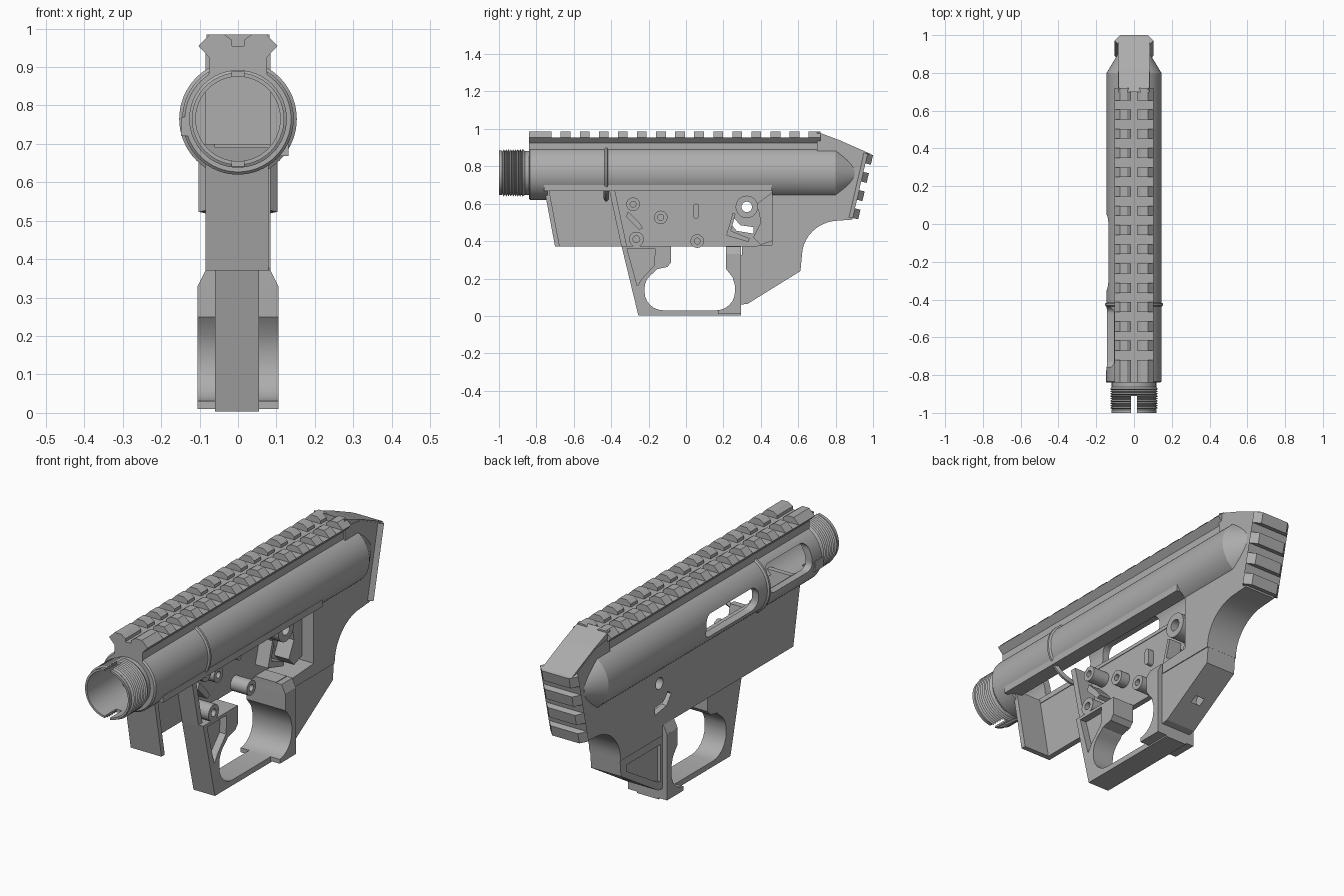
import bpy, bmesh, math
from mathutils import Vector

cube = bpy.data.objects.get("Cube")
if cube:
    bpy.data.objects.remove(cube)

grey = bpy.data.materials.new("plain grey")
grey.use_nodes = True
tone = (0.42, 0.42, 0.42, 1)
grey.diffuse_color = tone
grey.node_tree.nodes["Principled BSDF"].inputs["Base Color"].default_value = tone
AXIS = 0.765


def finish(name, bm):
    bmesh.ops.recalc_face_normals(bm, faces=bm.faces)
    mesh = bpy.data.meshes.new(name)
    bm.to_mesh(mesh)
    bm.free()
    mesh.materials.append(grey)
    ob = bpy.data.objects.new(name, mesh)
    bpy.context.collection.objects.link(ob)
    return ob


def loft(bm, a, b):
    """Closed solid between two matching outlines."""
    va, vb = [bm.verts.new(p) for p in a], [bm.verts.new(p) for p in b]
    bm.faces.new(va)
    bm.faces.new(vb[::-1])
    for i in range(len(va)):
        j = (i + 1) % len(va)
        bm.faces.new((va[i], va[j], vb[j], vb[i]))


def prism(name, pts, x0, x1):
    bm = bmesh.new()
    loft(bm, [(x0, y, z) for y, z in pts], [(x1, y, z) for y, z in pts])
    return finish(name, bm)


def box(name, x0, x1, y0, y1, z0, z1):
    return prism(name, [(y0, z0), (y1, z0), (y1, z1), (y0, z1)], x0, x1)


def rounded(y0, y1, z0, z1, r, n=6):
    """Outline of a rectangle with round corners."""
    pts = []
    corners = [(y1 - r, z1 - r), (y0 + r, z1 - r), (y0 + r, z0 + r), (y1 - r, z0 + r)]
    for k, (cy, cz) in enumerate(corners):
        for i in range(n + 1):
            a = (k + i / n) * math.pi / 2
            pts.append((cy + r * math.cos(a), cz + r * math.sin(a)))
    return pts


def lathe(name, profile, n=64):
    """Turn a closed (y, radius) profile about the long axis."""
    bm = bmesh.new()
    rings = []
    for i in range(n):
        a = math.tau * i / n
        rings.append([bm.verts.new((r * math.cos(a), y, AXIS + r * math.sin(a)))
                      for y, r in profile])
    for i in range(n):
        a, b = rings[i], rings[(i + 1) % n]
        for k in range(len(profile)):
            m = (k + 1) % len(profile)
            bm.faces.new((a[k], a[m], b[m], b[k]))
    return finish(name, bm)


def cut(ob, *cutters):
    for c in cutters:
        c.hide_render = True
        mod = ob.modifiers.new("cut", 'BOOLEAN')
        mod.operation, mod.solver, mod.object = 'DIFFERENCE', 'EXACT', c
        bpy.context.view_layer.objects.active = ob
        bpy.ops.object.modifier_apply(modifier=mod.name)
        bpy.data.objects.remove(c)


def smooth(ob):
    bpy.ops.object.select_all(action='DESELECT')
    ob.select_set(True)
    bpy.context.view_layer.objects.active = ob
    bpy.ops.object.shade_smooth_by_angle(angle=math.radians(30))


def rail(name, origin, along, up, length, teeth, notch):
    """Dovetail strip with a row of cross teeth."""
    o, u, n = Vector(origin), Vector(along), Vector(up)
    bm = bmesh.new()

    def run(outline, s, e):
        ends = [[o + Vector((x, 0, 0)) + n * h + u * t for x, h in outline] for t in (s, e)]
        loft(bm, *ends)

    run([(-.075, -.045), (.075, -.045), (.075, 0), (.103, .03), (-.103, .03), (-.075, 0)], 0, length)
    for s, e in teeth:
        if notch:
            for sx in (-1, 1):
                run([(sx * x, h) for x, h in ((.015, .03), (.103, .03), (.073, .06), (.037, .06), (.015, .045))], s, e)
        else:
            run([(-.103, .03), (.103, .03), (.073, .06), (-.073, .06)], s, e)
    return finish(name, bm)


# Main tube, open below on one side and with two side windows
tube = lathe("main_tube", [(-.84, .11), (-.84, .138), (-.833, .145), (.8, .145), (.9, .085), (.9, .03), (.8, .03), (.8, .11)])
cut(tube,
    box("underside_cutter", -.06, .3, -.74, .46, .4, .67),
    prism("port_cutter", rounded(-.76, -.44, .735, .865, .035), -.3, -.03),
    prism("slot_cutter", rounded(-.35, .05, .70, .815, .045), -.3, -.03))
smooth(tube)
smooth(lathe("tube_band", [(-.44, .14), (-.432, .153), (-.422, .153), (-.412, .14)]))
box("side_ledge", .1, .131, -.76, .46, .668, .70)
box("port_tab", -.148, -.12, -.84, -.775, .72, .77)

# Threaded front collar
ridges = [(-1, .11), (-1, .12), (-.985, .12)]
for i in range(9):
    y = -.98 + i * .0125
    ridges += [(y, .116), (y + .006, .127)]
ridges += [(-.862, .118), (-.83, .118), (-.83, .11)]
collar = lathe("threaded_collar", ridges)
cut(collar, box("notch_cutter", -.015, .015, -1.1, -.91, .5, 1))
smooth(collar)

# Top and rear toothed rails
teeth = [(0, .12)] + [(.17 + .102 * i, .222 + .102 * i) for i in range(13)] + [(1.495, 1.56)]
rail("top_rail", (0, -.84, .925), (0, 1, 0), (0, 0, 1), 1.56, teeth, True)
lean = Vector((0, -.08, -.345)).normalized()
rail("rear_rail", (0, .942, .874), lean, (0, -lean.z, lean.y), .354,
     [(.1 * i, .1 * i + .053) for i in range(4)], False)
prism("rear_ramp", [(.7, .90), (.7, .985), (.82, .94), (.99, .865), (.94, .86)], -.082, .082)

# Solid rear body with a swept curve underneath
arc = [(.62 + .2 * (1 - math.cos(t * math.pi / 20)), .32 + .19 * math.sin(t * math.pi / 20)) for t in range(11)]
smooth(prism("rear_body", [(.46, .70), (.46, .38), (.3, .37), (.3, .32)] + arc +
             [(.89, .515), (.95, .875), (.82, .935), (.7, .95), (.7, .70)], -.084, .084))

# Side wall with its openings
wall = prism("side_wall", [(-.76, .69), (-.7, .37), (.47, .37), (.47, .69)], -.085, -.058)
cut(wall, prism("wall_slot_cutter", [(.235, .50), (.27, .455), (.36, .44), (.36, .475), (.29, .485), (.26, .52)], -.2, .1),
    prism("wall_hole_cutter", rounded(.297, .353, .555, .611, .028), -.2, .1))

# Front well lip and slanted divider
prism("well_front", [(-.76, .69), (-.7, .37), (-.675, .37), (-.735, .69)], -.085, .08)
prism("well_divider", [(-.41, .67), (-.345, .37), (-.315, .37), (-.38, .67)], -.085, .03)
prism("well_top_trim", [(-.76, .70), (-.755, .675), (-.40, .675), (-.40, .70)], -.088, -.06)

# Relief bosses on the inside of the wall
for i, (y, z, r, h, top) in enumerate([
        (-.283, .597, .036, .016, .03), (-.135, .527, .036, .016, -.01), (-.265, .41, .04, .018, .055),
        (.06, .40, .036, .016, .03), (.325, .583, .06, .028, .03)]):
    boss = prism(f"boss_{i + 1}", rounded(y - r, y + r, z - r, z + r, r), -.06, top)
    cut(boss, prism("boss_cutter", rounded(y - h, y + h, z - h, z + h, h), -.2, .2))
    smooth(boss)
prism("front_bracket", [(-.31, .56), (-.25, .50), (-.23, .47), (-.25, .46), (-.32, .53)], -.06, .01)
prism("rear_bracket", [(.38, .60), (.46, .66), (.46, .40), (.40, .38), (.36, .42), (.40, .50)], -.06, .02)
prism("rear_slot_rim", [(.215, .43), (.25, .55), (.265, .545), (.24, .455), (.34, .415), (.335, .395)], -.06, .01)
prism("small_tab", rounded(.04, .068, .52, .60, .013), -.06, -.03)

# Loop guard and wide rear post share one rounded opening
opening = [(-.08, .5), (-.08, .285), (-.10, .262), (-.155, .25)]
opening += rounded(-.222, .262, .03, .245, .1)[9:28]
opening += [(.262, .16), (.25, .205), (.215, .25), (.21, .5)]


def guard(name, pts, x0, x1):
    ob = prism(name, pts, x0, x1)
    cut(ob, prism("opening_cutter", opening, -.3, .3))
    return ob


loop = guard("loop_guard", [(-.345, .375), (-.255, .003), (.295, .003), (.295, .375)], -.06, .055)
cut(loop, prism("recess_cutter", [(-.315, .36), (-.26, .16), (-.235, .20), (-.17, .27), (-.165, .36)], .02, .2))
smooth(loop)
post = guard("rear_post", [(.17, .33), (.17, .01), (.295, .01), (.295, .33)], -.105, .105)
smooth(post)

# Chamfered shoulder on top of the post
bm = bmesh.new()
loft(bm, [(x, y, .329) for x, y in ((-.105, .213), (.105, .213), (.105, .295), (-.105, .295))],
     [(x, y, .372) for x, y in ((-.084, .213), (.084, .213), (.084, .295), (-.084, .295))])
finish("post_shoulder", bm)

# Wedge lug behind the post
lug = prism("wedge_lug", [(.29, .325), (.29, .06), (.33, .065), (.612, .24), (.62, .325)], -.08, .08)
cut(lug, prism("lug_panel_cutter", [(.31, .28), (.31, .10), (.34, .11), (.57, .25), (.57, .28)], -.2, -.065),
    prism("lug_hole_cutter", rounded(.41, .47, .13, .19, .03), -.025, .025))
